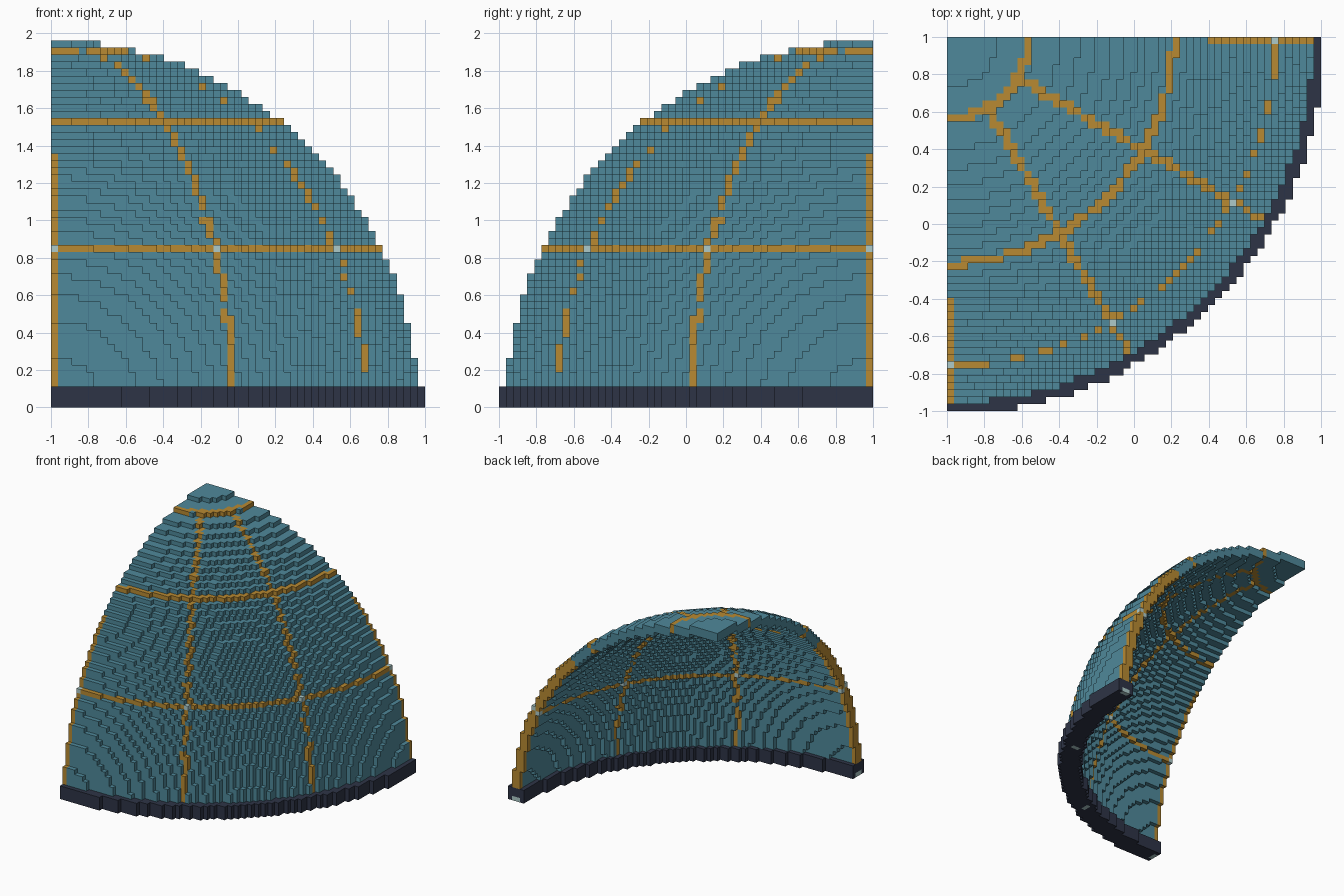
import bpy
import math

if "Cube" in bpy.data.objects:
    bpy.data.objects.remove(bpy.data.objects["Cube"])

# Quarter dome of cubes: cell (i, j, k) counts right, forward and up from the back-left corner
N = 53
V = 2.0 / N
OUTER, INNER = 52.0, 50.0            # dome shell radii, in cells
BASE_OUT, BASE_IN, BASE_H = 53.5, 49.0, 3
RING_STEP = math.pi / 7
RINGS = [RING_STEP * 0.5, RING_STEP * 1.5, RING_STEP * 2.5]   # angles from the top
RIBS = [0, math.pi / 6, math.pi / 3, math.pi / 2]             # angles around

cells = {}

# Dome shell and base ring
for i in range(N):
    for j in range(N):
        flat = (i + .5) ** 2 + (j + .5) ** 2
        for k in range(N):
            d = flat + (k + .5) ** 2
            if k < BASE_H:
                if BASE_IN ** 2 <= flat <= BASE_OUT ** 2:
                    cells[i, j, k] = "base_ring"
            elif INNER ** 2 <= d <= OUTER ** 2:
                on_cut_rib = (j == 0 and i > k) or (i == 0 and j > k)
                cells[i, j, k] = "ribs" if on_cut_rib else "dome_panels"


def mark(r, polar, turn, part):
    """Give the cell at a point of the sphere to another part."""
    x = r * math.sin(polar) * math.sin(turn)
    y = r * math.sin(polar) * math.cos(turn)
    z = r * math.cos(polar)
    c = tuple(int(math.floor(a + 1e-6)) for a in (x, y, z))
    if c in cells and (c[2] >= BASE_H or part == "lights"):
        cells[c] = part


STEPS = 600
for r in (50.5, 51.5):
    # Level rings
    for polar in RINGS:
        for s in range(STEPS + 1):
            mark(r, polar, math.pi / 2 * s / STEPS, "ribs")
    # Upright ribs between the cut sides
    for turn in RIBS[1:3]:
        for s in range(STEPS + 1):
            mark(r, RINGS[0] + (math.pi / 2 - RINGS[0]) * s / STEPS, turn, "ribs")
for r in (50.5, 51.5):
    # Lights where ribs meet the low ring and the base
    for turn in RIBS:
        mark(r, RINGS[2], turn, "lights")
        mark(r, math.pi / 2, turn, "lights")

COLOURS = {
    "dome_panels": ("teal", (0.078, 0.25, 0.325, 1)),
    "ribs": ("ochre", (0.48, 0.254, 0.032, 1)),
    "base_ring": ("dark navy", (0.027, 0.034, 0.061, 1)),
    "lights": ("pale aqua", (0.42, 0.60, 0.59, 1)),
}


def face_corners(c, axis, side):
    """Four corners of one cube face, wound outwards."""
    u, w = (axis + 1) % 3, (axis + 2) % 3
    out = []
    for a, b in ((0, 0), (1, 0), (1, 1), (0, 1)):
        p = list(c)
        p[axis] += side
        p[u] += a
        p[w] += b
        out.append(tuple(p))
    # y is mirrored when placed, so the winding is swapped
    return out[::-1] if side else out


def build(part):
    """Build one part from the exposed faces of its cubes."""
    index, verts, faces = {}, [], []
    for c, owner in cells.items():
        if owner != part:
            continue
        for axis in range(3):
            for side in (0, 1):
                n = list(c)
                n[axis] += 1 if side else -1
                if tuple(n) in cells:
                    continue
                face = []
                for p in face_corners(c, axis, side):
                    if p not in index:
                        index[p] = len(verts)
                        verts.append((p[0] * V - 1, 1 - p[1] * V, p[2] * V))
                    face.append(index[p])
                faces.append(face)
    mesh = bpy.data.meshes.new(part)
    mesh.from_pydata(verts, [], faces)
    name, colour = COLOURS[part]
    mat = bpy.data.materials.new(name)
    mat.diffuse_color = colour
    mat.use_nodes = True
    mat.node_tree.nodes["Principled BSDF"].inputs["Base Color"].default_value = mat.diffuse_color
    mesh.materials.append(mat)
    bpy.context.collection.objects.link(bpy.data.objects.new(part, mesh))


for part in COLOURS:
    build(part)
